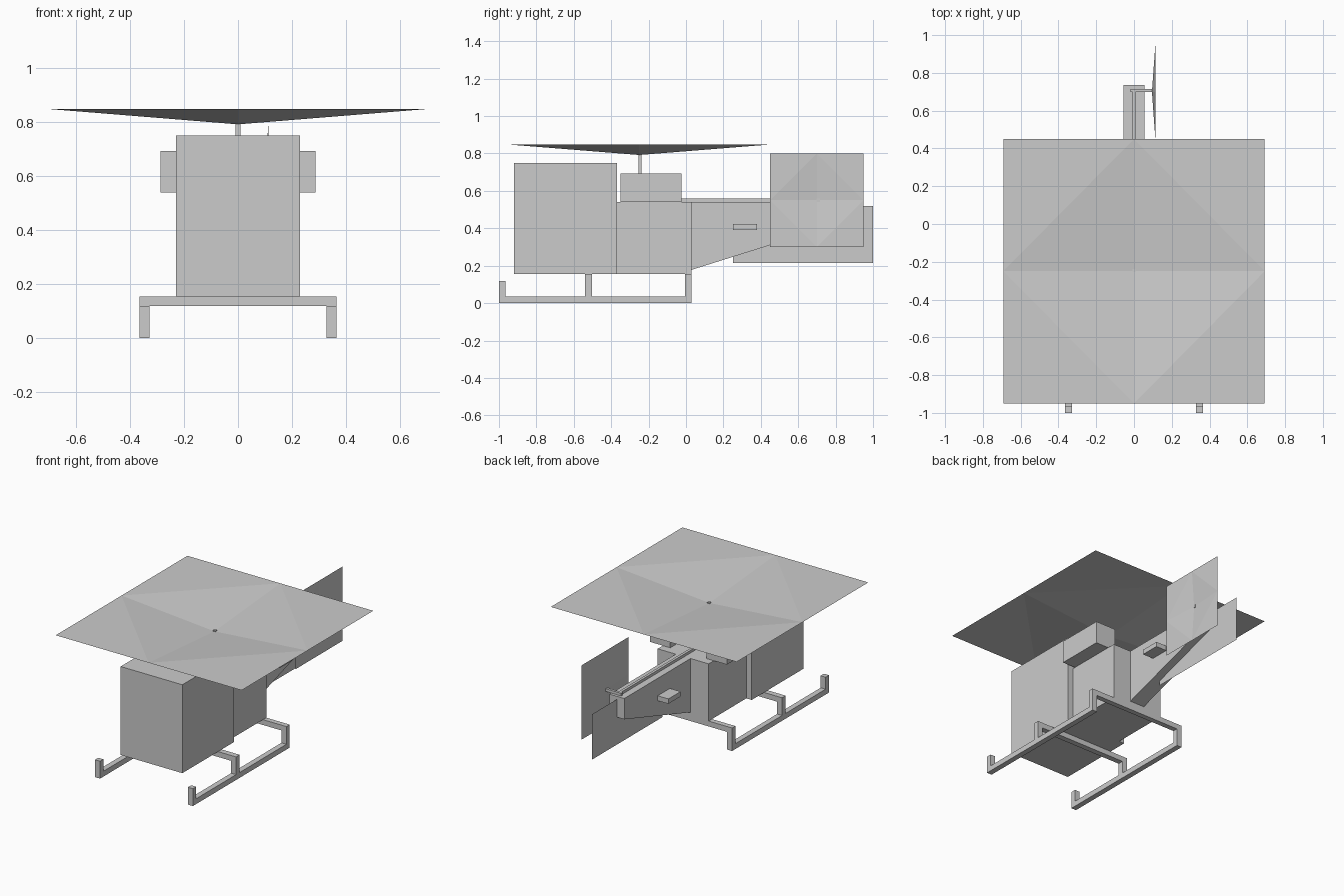
import bpy

if "Cube" in bpy.data.objects:
    bpy.data.objects.remove(bpy.data.objects["Cube"])

grey = bpy.data.materials.new("plain_grey")
grey.diffuse_color = (0.6, 0.6, 0.6, 1)
grey.use_nodes = True
grey.node_tree.nodes["Principled BSDF"].inputs["Base Color"].default_value = grey.diffuse_color


def make(name, verts, faces):
    mesh = bpy.data.meshes.new(name)
    mesh.from_pydata(verts, [], faces)
    mesh.materials.append(grey)
    obj = bpy.data.objects.new(name, mesh)
    bpy.context.collection.objects.link(obj)
    return obj


def prism(name, profile, x0, x1):
    """Extrude a clockwise (y, z) profile along x."""
    n = len(profile)
    verts = [(x, y, z) for x in (x0, x1) for y, z in profile]
    faces = [tuple(range(n - 1, -1, -1)), tuple(range(n, 2 * n))]
    faces += [(i, (i + 1) % n, n + (i + 1) % n, n + i) for i in range(n)]
    return make(name, verts, faces)


def box(name, x, y, z):
    return prism(name, [(y[0], z[0]), (y[1], z[0]), (y[1], z[1]), (y[0], z[1])], *x)


def disc(name, place, half_u, half_v, depth):
    """Square sheet whose inner diamond dips to a low centre."""
    ring = [(-1, -1), (0, -1), (1, -1), (1, 0), (1, 1), (0, 1), (-1, 1), (-1, 0)]
    verts = [place(u * half_u, v * half_v, 0) for u, v in ring] + [place(0, 0, -depth)]
    faces = [(7, 0, 1), (1, 2, 3), (3, 4, 5), (5, 6, 7)]
    faces += [(1, 3, 8), (3, 5, 8), (5, 7, 8), (7, 1, 8)]
    return make(name, verts, faces)


# Fuselage
box("cabin", (-0.23, 0.23), (-0.92, -0.37), (0.155, 0.75))
box("rear_body", (-0.19, 0.19), (-0.37, 0.03), (0.155, 0.54))
prism("tail_boom", [(0.03, 0.178), (0.735, 0.40), (0.735, 0.54), (0.03, 0.54)], -0.055, 0.055)
make("tail_fin", [(0, 0.25, 0.215), (0, 1, 0.215), (0, 1, 0.52), (0, 0.25, 0.52)], [(0, 1, 2, 3)])

# Main rotor and mast
box("mast", (-0.009, 0.009), (-0.255, -0.237), (0.54, 0.80))
disc("main_rotor", lambda u, v, w: (u, v - 0.25, 0.848 + w), 0.692, 0.70, 0.056)

# Tail rotor with its drive
box("drive_shaft", (-0.009, 0.009), (-0.246, 0.715), (0.54, 0.558))
box("tail_rotor_axle", (-0.018, 0.1), (0.699, 0.716), (0.54, 0.558))
disc("tail_rotor", lambda u, v, w: (0.113 + w, u + 0.70, v + 0.55), 0.25, 0.25, 0.018)

# Paired parts
for side, s in (("left", -1), ("right", 1)):
    def span(a, b):
        return tuple(sorted((s * a, s * b)))
    box(side + "_engine", span(0.135, 0.287), (-0.35, -0.025), (0.54, 0.693))
    box(side + "_stabilizer", span(0.055, 0.135), (0.25, 0.38), (0.39, 0.423))
    skid = span(0.327, 0.364)
    box(side + "_skid_rail", skid, (-1.0, 0.03), (0.0, 0.036))
    box(side + "_skid_tip", skid, (-1.0, -0.965), (0.036, 0.117))
    for place, y in (("middle", (-0.54, -0.502)), ("rear", (-0.005, 0.03))):
        box(side + "_" + place + "_leg", skid, y, (0.036, 0.119))

# Cross bars joining the skids
for place, y in (("middle", (-0.54, -0.502)), ("rear", (-0.005, 0.03))):
    box(place + "_cross_bar", (-0.364, 0.364), y, (0.119, 0.155))
